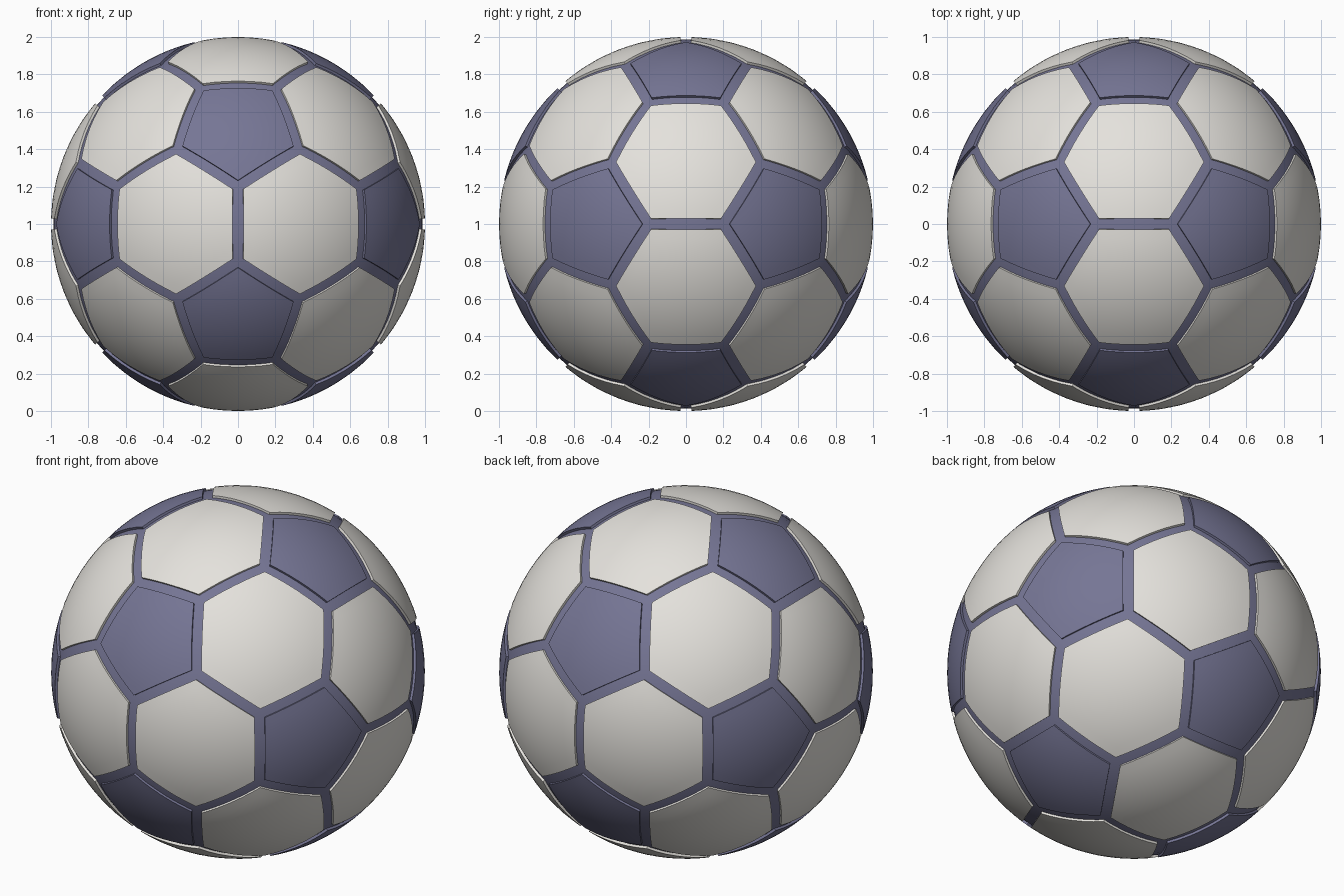
import bpy, bmesh, math
from itertools import combinations
from mathutils import Vector

old = bpy.data.objects.get("Cube")
if old:
    bpy.data.objects.remove(old, do_unlink=True)

CENTRE = Vector((0, 0, 1))
PANEL_R, CORE_R, RIM_R = 1.0, 0.987, 0.97


def material(name, rgb):
    m = bpy.data.materials.new(name)
    m.use_nodes = True
    m.diffuse_color = (*rgb, 1)
    bsdf = next(n for n in m.node_tree.nodes if n.type == 'BSDF_PRINCIPLED')
    bsdf.inputs["Base Color"].default_value = (*rgb, 1)
    return m


white = material("off white", (0.78, 0.76, 0.72))
navy = material("slate blue", (0.18, 0.18, 0.30))


def add_object(name, bm, mat):
    mesh = bpy.data.meshes.new(name)
    bm.to_mesh(mesh)
    bm.free()
    mesh.materials.append(mat)
    obj = bpy.data.objects.new(name, mesh)
    obj.location = CENTRE
    bpy.context.collection.objects.link(obj)
    return obj


def panel(name, corners, scale, mat):
    """Curved panel: a shrunken polygon, subdivided, pushed onto the ball, with a rim."""
    mid = sum(corners, Vector()) / len(corners)
    axis = mid.normalized()
    u = (corners[0] - mid).normalized()
    v = axis.cross(u)
    ring = sorted(corners, key=lambda p: math.atan2((p - mid).dot(v), (p - mid).dot(u)))
    bm = bmesh.new()
    hub = bm.verts.new(mid)
    rim = [bm.verts.new(mid + (p - mid) * scale) for p in ring]
    for i, vert in enumerate(rim):
        bm.faces.new((hub, vert, rim[(i + 1) % len(rim)]))
    bmesh.ops.subdivide_edges(bm, edges=bm.edges[:], cuts=5, use_grid_fill=True)
    for vert in bm.verts:
        vert.co = vert.co.normalized() * PANEL_R
    for f in bm.faces:
        f.smooth = True
    # Side wall sunk into the core
    border = [e for e in bm.edges if e.is_boundary]
    for e in border:
        e.smooth = False
    wall = bmesh.ops.extrude_edge_only(bm, edges=border)["geom"]
    for g in wall:
        if isinstance(g, bmesh.types.BMVert):
            g.co = g.co.normalized() * RIM_R
        elif isinstance(g, bmesh.types.BMFace):
            g.smooth = False
    bmesh.ops.recalc_face_normals(bm, faces=bm.faces[:])
    if sum(f.normal.dot(axis) * f.calc_area() for f in bm.faces) < 0:
        bmesh.ops.reverse_faces(bm, faces=bm.faces[:])
    return add_object(name, bm, mat)


# Core ball showing through the seams
bm = bmesh.new()
bmesh.ops.create_icosphere(bm, subdivisions=5, radius=CORE_R)
for f in bm.faces:
    f.smooth = True
add_object("seam_core", bm, navy)

# Twelve pentagon centres: the corners of an icosahedron with edge length 2
phi = (1 + math.sqrt(5)) / 2
poles = []
for a in (-1, 1):
    for b in (-phi, phi):
        poles += [Vector((0, b, a)), Vector((a, 0, b)), Vector((b, a, 0))]


def adjacent(p, q):
    return abs((p - q).length - 2) < 0.01


def third(p, q):
    return (p * 2 + q) / 3


# Dark pentagon panels
for i, p in enumerate(poles):
    corners = [third(p, q) for q in poles if adjacent(p, q)]
    panel(f"pentagon_panel_{i + 1}", corners, 0.9, navy)

# Pale hexagon panels, one for each three touching centres
triples = [t for t in combinations(poles, 3)
           if all(adjacent(p, q) for p, q in combinations(t, 2))]
for i, t in enumerate(triples):
    corners = [third(p, q) for p in t for q in t if p is not q]
    panel(f"hexagon_panel_{i + 1}", corners, 0.915, white)
